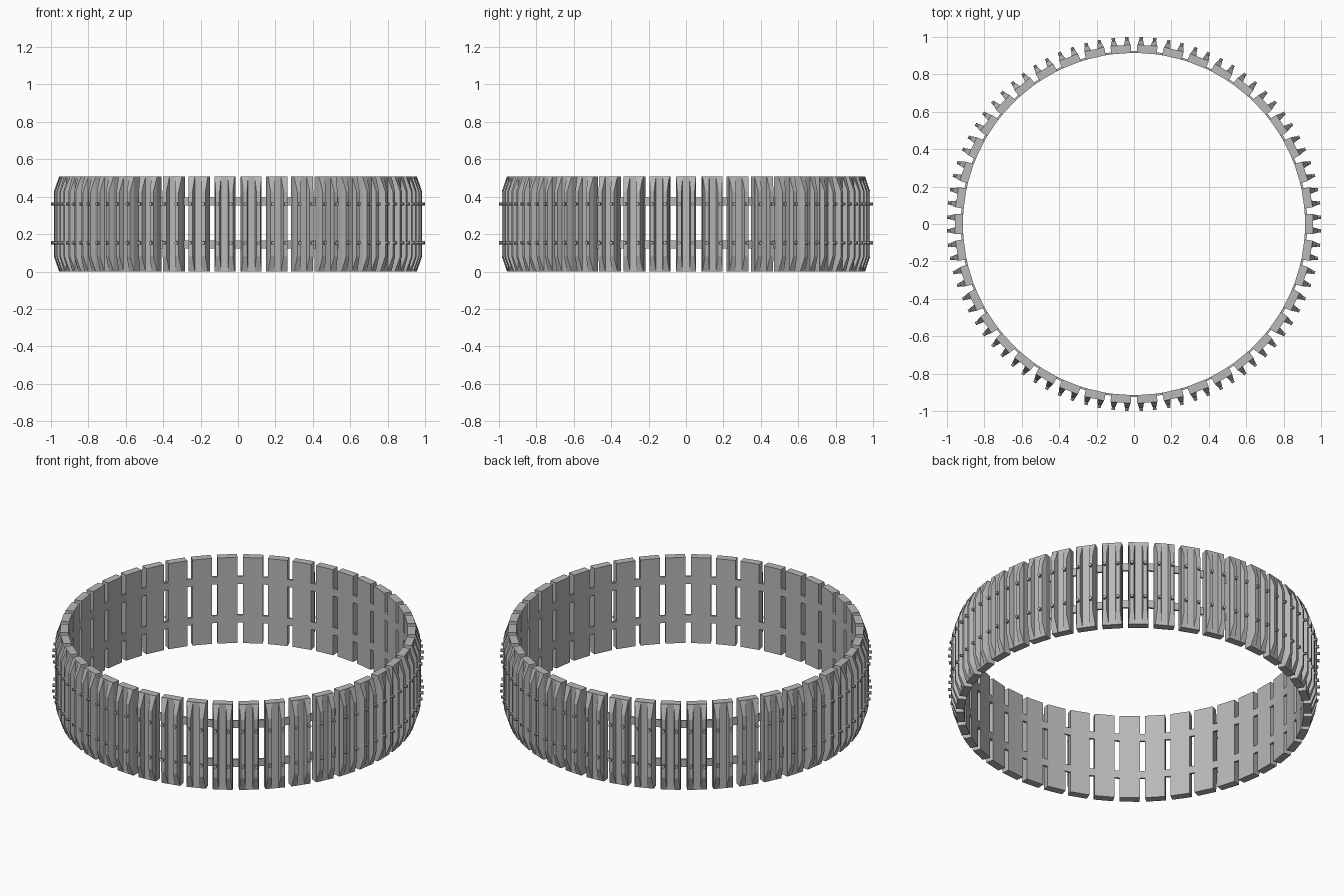
import bpy, bmesh, math
from mathutils import Matrix

if "Cube" in bpy.data.objects:
    bpy.data.objects.remove(bpy.data.objects["Cube"])

COUNT = 42            # slats around the ring
HEIGHT = 0.508
R_IN, R_FACE, R_RIDGE, R_BOLT = 0.913, 0.957, 0.984, 1.0

steel = bpy.data.materials.new("grey steel")
steel.diffuse_color = (0.48, 0.48, 0.48, 1)
steel.use_nodes = True
steel.node_tree.nodes["Principled BSDF"].inputs["Base Color"].default_value = steel.diffuse_color


def frustum(bm, r0, r1, y0, y1, z0, z1, dy=0.0, dz=0.0):
    """Box running outward along x, its outer end narrowed by dy and dz."""
    a = [bm.verts.new((r0, y, z)) for y, z in
         ((y0, z0), (y1, z0), (y1, z1), (y0, z1))]
    b = [bm.verts.new((r1, y, z)) for y, z in
         ((y0 + dy, z0 + dz), (y1 - dy, z0 + dz), (y1 - dy, z1 - dz), (y0 + dy, z1 - dz))]
    bm.faces.new(a[::-1])
    bm.faces.new(b)
    for i in range(4):
        j = (i + 1) % 4
        bm.faces.new((a[i], a[j], b[j], b[i]))


def finish(bm, name):
    bmesh.ops.recalc_face_normals(bm, faces=bm.faces)
    me = bpy.data.meshes.new(name)
    bm.to_mesh(me)
    bm.free()
    me.materials.append(steel)
    ob = bpy.data.objects.new(name, me)
    bpy.context.collection.objects.link(ob)
    return ob


def ring_copies(bm):
    """Repeat the part at angle zero all around the ring."""
    geom = bm.verts[:] + bm.edges[:] + bm.faces[:]
    for i in range(1, COUNT):
        new = bmesh.ops.duplicate(bm, geom=geom)["geom"]
        bmesh.ops.rotate(bm, verts=[v for v in new if isinstance(v, bmesh.types.BMVert)],
                         cent=(0, 0, 0), matrix=Matrix.Rotation(math.tau * i / COUNT, 3, 'Z'))


# Slats: a flat plank with two bevelled ridges on the outside
bm = bmesh.new()
frustum(bm, R_IN, R_FACE, -0.054, 0.054, 0, HEIGHT)
for lo, hi in ((-0.053, -0.018), (0.018, 0.053)):
    frustum(bm, R_FACE - 0.001, R_RIDGE, lo, hi, 0, HEIGHT, 0.007, 0.08)
ring_copies(bm)
finish(bm, "slats")

# Bolts: two on each ridge
bm = bmesh.new()
for y in (-0.036, 0.036):
    for z in (0.153, 0.361):
        m = (Matrix.Translation(((R_RIDGE + R_BOLT) / 2 - 0.002, y, z))
             @ Matrix.Rotation(math.pi / 2, 4, 'Y'))
        bmesh.ops.create_cone(bm, cap_ends=True, segments=8, radius1=0.009, radius2=0.009,
                              depth=R_BOLT - R_RIDGE + 0.004, matrix=m)
ring_copies(bm)
finish(bm, "bolts")

# Bands: two hoops joining the slats on the inside
for name, z0, z1 in (("lower_band", 0.122, 0.166), ("upper_band", 0.352, 0.396)):
    bm = bmesh.new()
    n = COUNT * 2
    loops = []
    for r, z in ((0.9145, z0), (0.926, z0), (0.926, z1), (0.9145, z1)):
        loops.append([bm.verts.new((r * math.cos(math.tau * (i + 0.5) / n),
                                    r * math.sin(math.tau * (i + 0.5) / n), z))
                      for i in range(n)])
    for k in range(4):
        p, q = loops[k], loops[(k + 1) % 4]
        for i in range(n):
            j = (i + 1) % n
            bm.faces.new((p[i], p[j], q[j], q[i]))
    finish(bm, name)
